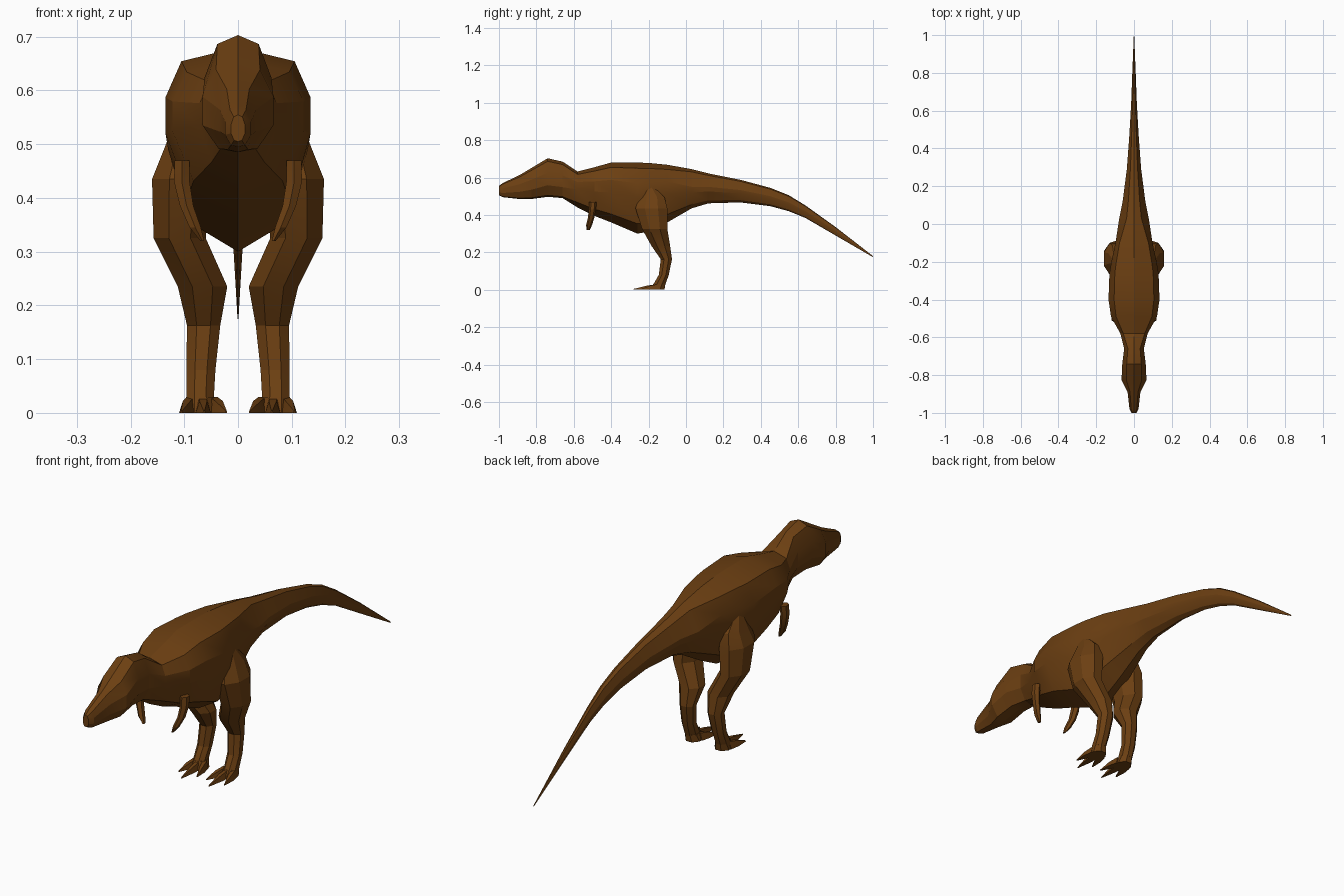
import bpy, bmesh
from math import radians, cos, sin, pi
from mathutils import Vector

if "Cube" in bpy.data.objects:
    bpy.data.objects.remove(bpy.data.objects["Cube"])

skin = bpy.data.materials.new("brown_skin")
skin.diffuse_color = (0.15, 0.05, 0.006, 1)
skin.use_nodes = True
skin.node_tree.nodes["Principled BSDF"].inputs["Base Color"].default_value = skin.diffuse_color


def loft(name, rings, mirror=False, angle=20):
    """Skin a list of rings (same point count) and cap both ends."""
    bm = bmesh.new()
    loops = [[bm.verts.new(p) for p in ring] for ring in rings]
    n = len(loops[0])
    for a, b in zip(loops, loops[1:]):
        for i in range(n):
            j = (i + 1) % n
            bm.faces.new((a[i], a[j], b[j], b[i]))
    bm.faces.new(loops[0])
    bm.faces.new(loops[-1])
    bmesh.ops.recalc_face_normals(bm, faces=bm.faces)
    me = bpy.data.meshes.new(name)
    bm.to_mesh(me)
    bm.free()
    me.materials.append(skin)
    ob = bpy.data.objects.new(name, me)
    bpy.context.collection.objects.link(ob)
    bpy.ops.object.select_all(action='DESELECT')
    ob.select_set(True)
    bpy.context.view_layer.objects.active = ob
    bpy.ops.object.shade_smooth_by_angle(angle=radians(angle))
    if mirror:
        ob.modifiers.new("mirror", 'MIRROR').use_mirror_merge = False
    return ob


def body_ring(y, top, bottom, w, profile):
    """Symmetric cross-section from (width, height) fractions."""
    h = top - bottom
    half = [(a * w, bottom + b * h) for a, b in profile]
    pts = half + [(-x, z) for x, z in half[-2:0:-1]]
    return [(x, y, z) for x, z in pts]


def flat_ring(z, y0, y1, x0, x1, n=8):
    """Horizontal chamfered ring filling a box."""
    k = 1 / cos(pi / n)
    out = []
    for i in range(n):
        t = 2 * pi * (i + 0.5) / n
        out.append(((x0 + x1) / 2 + (x1 - x0) / 2 * k * cos(t),
                    (y0 + y1) / 2 + (y1 - y0) / 2 * k * sin(t), z))
    return out


# Body: head, neck, torso and tail sections (y, top, bottom, half width)
head = [(0, 1), (.62, .92), (1, .62), (1, .3), (.55, .04), (0, 0)]
torso = [(0, 1), (.78, .92), (1, .71), (1, .5), (.68, .14), (0, 0)]
tail = [(0, 1), (.5, .93), (1, .55), (.95, .4), (.5, .1), (0, 0)]
stations = [
    (head, [(-1, .555, .505, .013), (-.98, .57, .495, .024),
            (-.89, .613, .485, .034), (-.825, .652, .485, .066),
            (-.74, .703, .497, .062), (-.66, .685, .49, .052)]),
    (torso, [(-.58, .632, .44, .072), (-.49, .655, .395, .122),
             (-.4, .68, .36, .135), (-.26, .68, .30, .13),
             (-.2, .678, .31, .12), (-.1, .668, .36, .098)]),
    (tail, [(.03, .645, .435, .078), (.12, .622, .462, .06),
            (.29, .588, .467, .038), (.45, .545, .447, .026),
            (.55, .505, .42, .02), (.64, .45, .383, .015),
            (.8, .335, .29, .009), (1, .18, .174, .001)]),
]
loft("body", [body_ring(*s, prof) for prof, rows in stations for s in rows])

# Legs (z, back and front y, inner and outer x)
leg = [(.55, -.22, -.17, .085, .115), (.495, -.25, -.115, .06, .136),
       (.435, -.27, -.10, .05, .16), (.325, -.235, -.10, .06, .157),
       (.235, -.185, -.085, .02, .112), (.163, -.135, -.075, .033, .095),
       (.08, -.145, -.092, .042, .096), (.028, -.175, -.11, .045, .096)]
loft("legs", [flat_ring(*r) for r in leg], True, 15)

# Foot pads
loft("foot_pads", [flat_ring(.03, -.175, -.11, .043, .096),
                   flat_ring(0, -.195, -.115, .035, .1)], True, 15)

# Toes: tapering wedges from the pad to a pointed tip
for name, bx, tx, ty in (("inner_toes", .046, .022, -.24),
                         ("middle_toes", .066, .063, -.282),
                         ("outer_toes", .088, .105, -.24)):
    rings = []
    for t, w, h in ((0, .015, .03), (.45, .014, .022), (1, .002, .004)):
        x, y = bx + (tx - bx) * t, -.15 + (ty + .15) * t
        rings.append([(x - w, y, 0), (x + w, y, 0),
                      (x + w * .5, y, h), (x - w * .5, y, h)])
    loft(name, rings, True, 15)

# Small arms curving inward to the hands
arm = [(.47, -.515, -.48, .09, .118), (.43, -.517, -.484, .09, .119),
       (.385, -.522, -.492, .083, .108), (.345, -.532, -.505, .069, .09),
       (.32, -.53, -.515, .063, .07)]
loft("arms", [flat_ring(*r, 6) for r in arm], True, 15)
